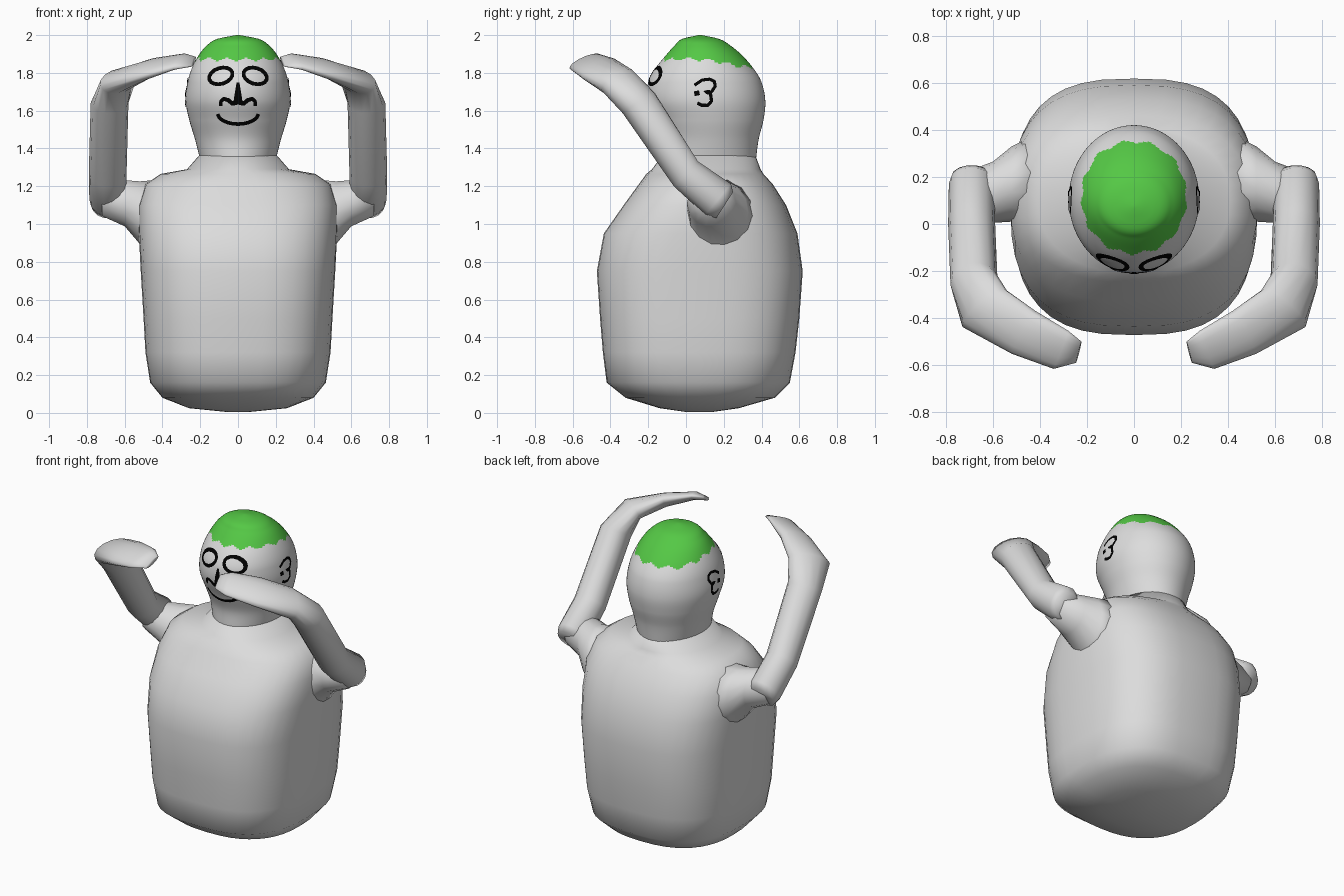
import bpy, bmesh, math
from mathutils import Vector

if "Cube" in bpy.data.objects:
    bpy.data.objects.remove(bpy.data.objects["Cube"])


def material(name, rgb):
    m = bpy.data.materials.new(name)
    m.diffuse_color = (*rgb, 1)
    m.use_nodes = True
    m.node_tree.nodes["Principled BSDF"].inputs["Base Color"].default_value = m.diffuse_color
    return m


GREY = material("light_grey", (0.72, 0.72, 0.72))
GREEN = material("hair_green", (0.09, 0.58, 0.06))
BLACK = material("paint_black", (0.0, 0.0, 0.0))


def finish(name, bm, mats, mirror=False):
    for f in bm.faces:
        f.smooth = True
    me = bpy.data.meshes.new(name)
    bm.to_mesh(me)
    bm.free()
    for m in mats:
        me.materials.append(m)
    ob = bpy.data.objects.new(name, me)
    bpy.context.collection.objects.link(ob)
    if mirror:
        ob.modifiers.new("mirror", 'MIRROR').use_mirror_merge = False
    return ob


def loft(rings):
    """Skin a list of closed rings and cap both ends."""
    bm = bmesh.new()
    rows = [[bm.verts.new(p) for p in r] for r in rings]
    n = len(rows[0])
    for a, b in zip(rows, rows[1:]):
        for i in range(n):
            j = (i + 1) % n
            bm.faces.new((a[i], a[j], b[j], b[i]))
    bm.faces.new(rows[0][::-1])
    bm.faces.new(rows[-1])
    bmesh.ops.recalc_face_normals(bm, faces=bm.faces)
    return bm


def flat_ring(z, rx, y0, y1, power, n):
    """Horizontal superellipse between y0 and y1."""
    cy, ry = (y0 + y1) / 2, (y1 - y0) / 2
    pts = []
    for i in range(n):
        t = 2 * math.pi * i / n
        c, s = math.cos(t), math.sin(t)
        pts.append((rx * math.copysign(abs(c) ** (2 / power), c),
                    cy + ry * math.copysign(abs(s) ** (2 / power), s), z))
    return pts


def oval_ring(c, a, b, n=14):
    c, a, b = Vector(c), Vector(a), Vector(b)
    return [c + a * math.cos(2 * math.pi * i / n) + b * math.sin(2 * math.pi * i / n)
            for i in range(n)]


# Torso: z, half width, front y, back y, squareness
TORSO = [
    (0.005, 0.06, 0.00, 0.14, 2), (0.025, 0.26, -0.14, 0.28, 2.2),
    (0.08, 0.40, -0.32, 0.47, 2.5), (0.16, 0.465, -0.42, 0.55, 2.7),
    (0.32, 0.49, -0.44, 0.58, 2.8), (0.50, 0.50, -0.455, 0.60, 2.8),
    (0.75, 0.515, -0.472, 0.618, 2.8), (0.95, 0.525, -0.435, 0.59, 2.7),
    (1.10, 0.525, -0.33, 0.53, 2.6), (1.21, 0.49, -0.25, 0.46, 2.4),
    (1.265, 0.41, -0.21, 0.41, 2.2), (1.29, 0.27, -0.18, 0.395, 2),
    (1.37, 0.20, -0.12, 0.365, 2)]
finish("torso", loft([flat_ring(*s, 40) for s in TORSO]), [GREY])

# Head profile: z, half width, front y, back y
HEAD = [
    (1.34, 0.20, -0.13, 0.37), (1.45, 0.228, -0.13, 0.385),
    (1.55, 0.258, -0.165, 0.41), (1.65, 0.277, -0.205, 0.42),
    (1.75, 0.267, -0.2, 0.40), (1.82, 0.246, -0.165, 0.36),
    (1.895, 0.207, -0.105, 0.295), (1.945, 0.165, -0.06, 0.235),
    (1.98, 0.11, -0.02, 0.175), (2.0, 0.01, 0.065, 0.085)]


def slope(i, k):
    a, b = HEAD[max(i - 1, 0)], HEAD[min(i + 1, len(HEAD) - 1)]
    return (b[k] - a[k]) / (b[0] - a[0])


def head_at(z):
    """Smoothly interpolated half width, front y and back y of the head."""
    i = 0
    while i < len(HEAD) - 2 and z > HEAD[i + 1][0]:
        i += 1
    p, q = HEAD[i], HEAD[i + 1]
    h = q[0] - p[0]
    t = (z - p[0]) / h
    return [(2*t**3 - 3*t*t + 1) * p[k] + (t**3 - 2*t*t + t) * h * slope(i, k)
            + (3*t*t - 2*t**3) * q[k] + (t**3 - t*t) * h * slope(i + 1, k)
            for k in (1, 2, 3)]


# Head with hair cap, split along a wavy hairline
levels = [1.34 + 0.66 * i / 100 for i in range(101)]
bm = loft([flat_ring(z, *head_at(z), 2, 80) for z in levels])
for f in bm.faces:
    c = f.calc_center_median()
    ang = math.atan2(c.x, c.y - 0.1)
    hairline = 1.872 - 0.04 * min(1, max(0, (c.y - 0.1) / 0.2)) + 0.008 * math.sin(13 * ang + 1)
    f.material_index = 1 if c.z > hairline else 0
finish("head_with_hair", bm, [GREY, GREEN])


def on_face(x, z):
    rx, y0, y1 = head_at(z)
    return Vector((x, (y0 + y1) / 2 - (y1 - y0) / 2 * math.sqrt(max(0, 1 - (x / rx) ** 2)) - 0.004, z))


def on_side(y, z):
    rx, y0, y1 = head_at(z)
    u = (y - (y0 + y1) / 2) / ((y1 - y0) / 2)
    return Vector((rx * math.sqrt(max(0, 1 - u * u)) + 0.004, y, z))


def stroke(name, pts, widths, project, mirror=False):
    """Painted line laid over the head surface."""
    fine, wid = [], []
    for i in range(len(pts) - 1):
        for k in range(4):
            fine.append(Vector(pts[i]).lerp(Vector(pts[i + 1]), k / 4))
            wid.append(widths[0] + (widths[1] - widths[0]) * (i + k / 4) / (len(pts) - 1))
    fine.append(Vector(pts[-1]))
    wid.append(widths[1])
    closed = (fine[0] - fine[-1]).length < 1e-5
    bm = bmesh.new()
    rows = []
    for i, p in enumerate(fine):
        a = fine[i - 1] if i else (fine[-2] if closed else p)
        b = fine[i + 1] if i < len(fine) - 1 else (fine[1] if closed else p)
        d = (b - a).normalized()
        nrm = Vector((-d.y, d.x)) * wid[i] / 2
        rows.append([bm.verts.new(project(*(p + nrm * s))) for s in (-1, 0, 1)])
    for a, b in zip(rows, rows[1:]):
        for k in (0, 1):
            f = bm.faces.new((a[k], a[k + 1], b[k + 1], b[k]))
            f.normal_update()
            if f.normal.dot(f.calc_center_median() - Vector((0, 0.1, 1.7))) < 0:
                f.normal_flip()
    finish(name, bm, [BLACK], mirror)


# Eyes: tilted rings, inner end higher
eye = []
for i in range(17):
    t = 2 * math.pi * (i % 16) / 16
    u, v = 0.064 * math.cos(t), 0.042 * math.sin(t)
    eye.append((0.091 + u * 0.95 + v * 0.3, 1.784 - u * 0.3 + v * 0.95))
stroke("eye_ring", eye, (0.02, 0.02), on_face, True)

# Nose and mouth
stroke("nose_bridge", [(0, 1.75), (0, 1.70), (0, 1.64)], (0.014, 0.05), on_face)
stroke("nostril", [(0.0, 1.645), (0.03, 1.637), (0.05, 1.655), (0.075, 1.663),
                   (0.09, 1.65), (0.092, 1.625)], (0.024, 0.018), on_face, True)
mouth = [(0.108 * math.sin(a), 1.587 - 0.058 * math.cos(a))
         for a in (math.pi / 2 * (k / 6 - 1) * 0.95 for k in range(13))]
stroke("mouth", mouth, (0.019, 0.019), on_face)

# Ears: hooked line with a small dot
stroke("ear_outline", [(0.045, 1.735), (0.085, 1.762), (0.125, 1.767), (0.15, 1.755), (0.155, 1.73),
                       (0.135, 1.70), (0.10, 1.70), (0.13, 1.69), (0.135, 1.65), (0.115, 1.628),
                       (0.085, 1.628), (0.06, 1.64)], (0.016, 0.018), on_side, True)
stroke("ear_dot", [(0.055, 1.705), (0.06, 1.68)], (0.028, 0.028), on_side, True)

# Shoulder stubs: x, y, z, half depth, half height
STUB = [(0.42, 0.18, 1.02, 0.20, 0.22), (0.52, 0.17, 1.06, 0.16, 0.17),
        (0.60, 0.135, 1.11, 0.13, 0.125), (0.72, 0.13, 1.12, 0.09, 0.08)]
finish("shoulder", loft([oval_ring((x, y, z), (0, ry, 0), (0, 0, rz))
                         for x, y, z, ry, rz in STUB]), [GREY], True)

# Raised arms: centre, outward half axis, upward half axis
ARM = [
    ((0.69, 0.205, 1.10), (0.085, 0, 0), (0, 0.045, 0.07)),
    ((0.69, 0.17, 1.13), (0.097, 0, 0), (0, 0.07, 0.085)),
    ((0.69, 0.0, 1.265), (0.1, 0, 0), (0, 0.065, 0.068)),
    ((0.68, -0.25, 1.64), (0.1, -0.01, 0), (0, 0.085, 0.055)),
    ((0.635, -0.36, 1.755), (0.09, -0.055, 0.01), (-0.03, 0.065, 0.065)),
    ((0.47, -0.46, 1.82), (0.05, -0.085, -0.02), (-0.01, 0.035, 0.055)),
    ((0.31, -0.535, 1.86), (0.03, -0.08, -0.025), (-0.01, 0.02, 0.035)),
    ((0.235, -0.545, 1.86), (0.012, -0.045, -0.02), (0, 0.01, 0.018))]
finish("raised_arm", loft([oval_ring(*s) for s in ARM]), [GREY], True)
